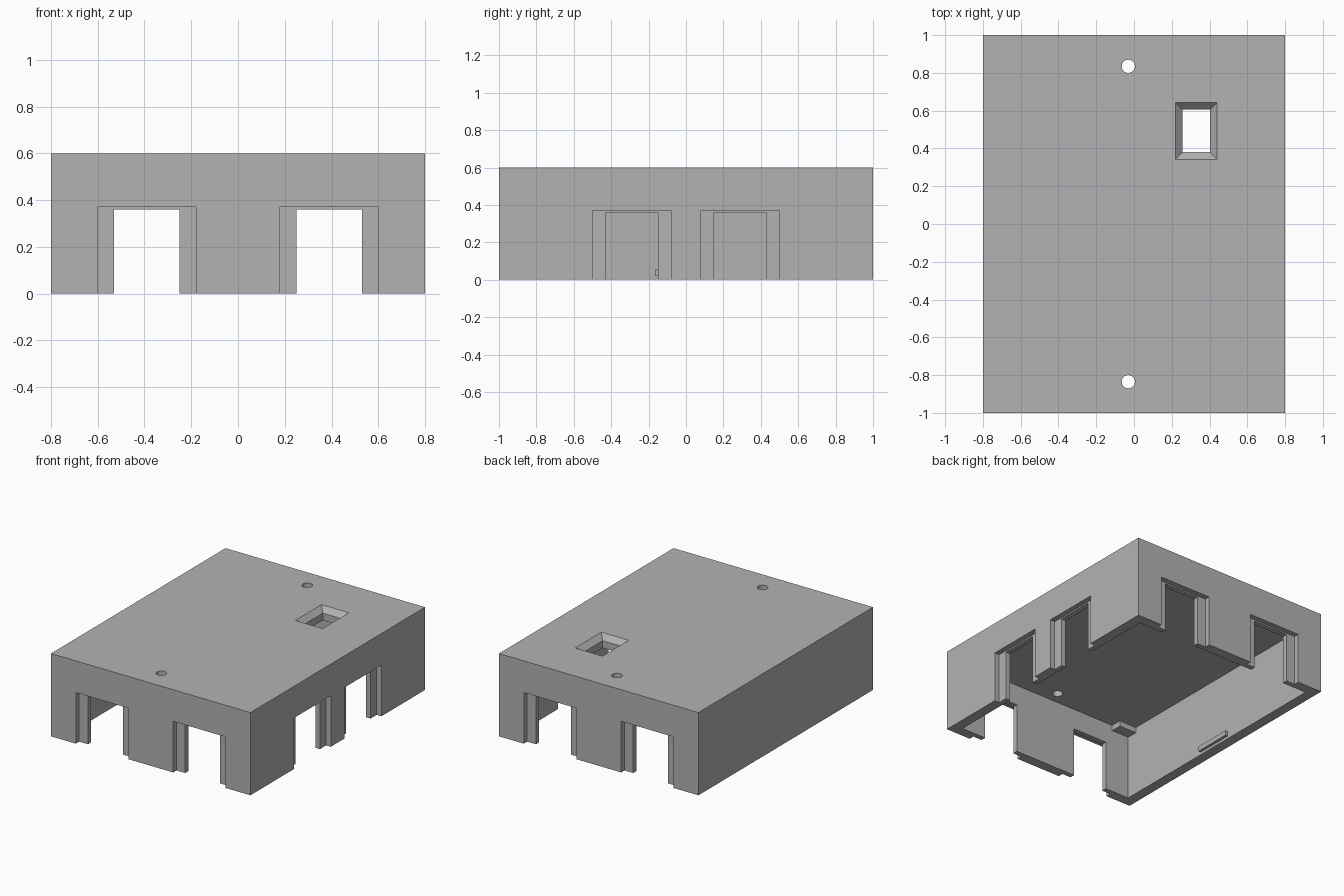
import bpy
import bmesh
from mathutils import Matrix

old = bpy.data.objects.get("Cube")
if old:
    bpy.data.objects.remove(old, do_unlink=True)

W, L, H = 0.8, 1.0, 0.6      # half width, half length, height
WALL, ROOF, RECESS = 0.075, 0.09, 0.038

grey = bpy.data.materials.new("plain grey plastic")
grey.use_nodes = True
colour = (0.45, 0.45, 0.45, 1)
grey.diffuse_color = colour
grey.node_tree.nodes["Principled BSDF"].inputs["Base Color"].default_value = colour


def finish(name, bm):
    bmesh.ops.recalc_face_normals(bm, faces=bm.faces)
    mesh = bpy.data.meshes.new(name)
    bm.to_mesh(mesh)
    bm.free()
    mesh.materials.append(grey)
    obj = bpy.data.objects.new(name, mesh)
    bpy.context.collection.objects.link(obj)
    return obj


def box(name, x, y, z, flare=0):
    """Box from axis ranges; flare widens the top on every side."""
    bm = bmesh.new()
    bmesh.ops.create_cube(bm, size=1)
    for v in bm.verts:
        top = v.co.z > 0
        out = flare if top else 0
        v.co.x = x[1] + out if v.co.x > 0 else x[0] - out
        v.co.y = y[1] + out if v.co.y > 0 else y[0] - out
        v.co.z = z[1] if top else z[0]
    return finish(name, bm)


def cylinder(name, x, y, radius):
    bm = bmesh.new()
    bmesh.ops.create_cone(bm, cap_ends=True, segments=32, radius1=radius,
                          radius2=radius, depth=0.6,
                          matrix=Matrix.Translation((x, y, H)))
    return finish(name, bm)


# Hollow shell
case = box("case_shell", (-W, W), (-L, L), (0, H))
cutters = [box("cavity_cutter", (WALL - W, W - WALL), (WALL - L, L - WALL),
               (-0.1, H - ROOF))]

# Stepped openings: front, back and left walls
for side in (-1, 1):
    low, high = sorted((side * 0.18, side * 0.60))
    for end in (-1, 1):
        deep = sorted((end * (L - 0.2), end * (L + 0.1)))
        shallow = sorted((end * (L - RECESS), end * (L + 0.1)))
        cutters.append(box("socket_cutter", (low + 0.07, high - 0.07), deep, (-0.1, 0.36)))
        cutters.append(box("recess_cutter", (low, high), shallow, (-0.1, 0.37)))
    low, high = sorted((side * 0.08, side * 0.50))
    cutters.append(box("socket_cutter", (W - 0.2, W + 0.1), (low + 0.07, high - 0.07), (-0.1, 0.36)))
    cutters.append(box("recess_cutter", (W - RECESS, W + 0.1), (low, high), (-0.1, 0.37)))
    # Screw hole in the roof
    cutters.append(cylinder("screw_hole_cutter", -0.03, side * 0.835, 0.035))

# Bevelled window in the roof
wx, wy, bevel = (0.257, 0.402), (0.38, 0.605), 0.0375
cutters.append(box("window_cutter", wx, wy, (0.4, H + 0.1)))
cutters.append(box("window_bevel_cutter", wx, wy, (H - bevel, H + bevel), 2 * bevel))

for cutter in cutters:
    cutter.hide_render = True
    mod = case.modifiers.new(cutter.name, "BOOLEAN")
    mod.operation = "DIFFERENCE"
    mod.solver = "EXACT"
    mod.object = cutter

# Bake the cuts and drop the cutters
bpy.context.view_layer.update()
graph = bpy.context.evaluated_depsgraph_get()
cut_mesh = bpy.data.meshes.new_from_object(case.evaluated_get(graph))
case.modifiers.clear()
case.data = cut_mesh
for cutter in cutters:
    bpy.data.objects.remove(cutter, do_unlink=True)

# Small inside details: snap tab on the closed wall, block in the corner
inner_x, inner_y = WALL - W, WALL - L
box("snap_tab", (inner_x - 0.01, inner_x + 0.02), (-0.165, 0.115), (0.02, 0.055))
box("corner_block", (inner_x - 0.01, inner_x + 0.14), (inner_y - 0.01, inner_y + 0.08),
    (0.47, H - ROOF + 0.01))
